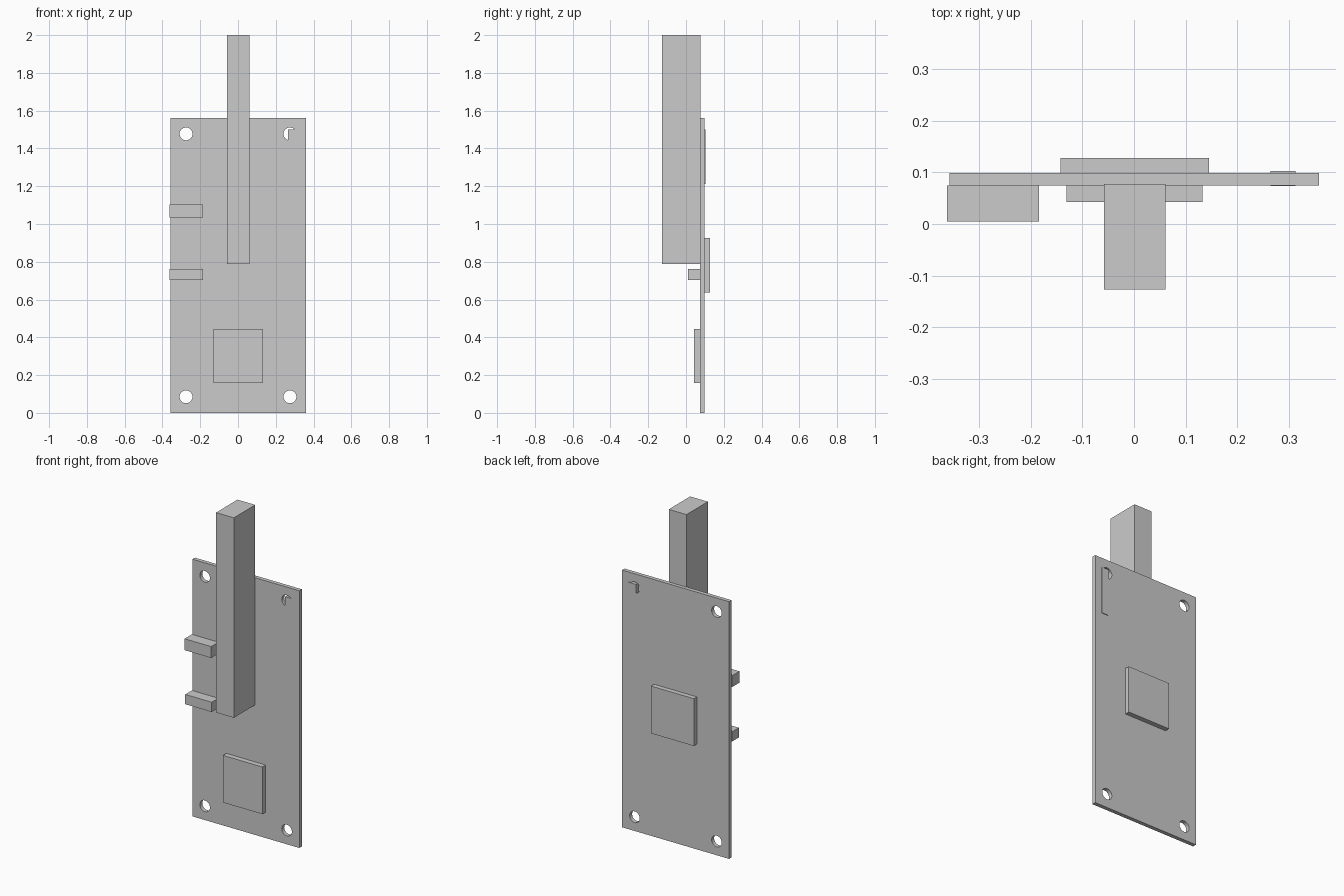
import bpy
import bmesh
from mathutils import Matrix

if "Cube" in bpy.data.objects:
    bpy.data.objects.remove(bpy.data.objects["Cube"])


def link_mesh(name, bm):
    mesh = bpy.data.meshes.new(name)
    bm.to_mesh(mesh)
    bm.free()
    obj = bpy.data.objects.new(name, mesh)
    bpy.context.collection.objects.link(obj)
    return obj


def box(name, x, y, z):
    """Box from (min, max) ranges on each axis."""
    bm = bmesh.new()
    bmesh.ops.create_cube(bm, size=1)
    for v in bm.verts:
        v.co = [(r[0] + r[1]) / 2 + c * (r[1] - r[0]) for c, r in zip(v.co, (x, y, z))]
    return link_mesh(name, bm)


FRONT, BACK = 0.075, 0.099  # board faces

# Circuit board with four mounting holes
board = box("circuit_board", (-0.358, 0.359), (FRONT, BACK), (0, 1.56))
bm = bmesh.new()
for x in (-0.275, 0.275):
    for z in (0.085, 1.477):
        place = Matrix.Translation((x, 0.087, z)) @ Matrix.Rotation(1.5707963, 4, 'X')
        bmesh.ops.create_cone(bm, cap_ends=True, segments=32, radius1=0.034,
                              radius2=0.034, depth=0.2, matrix=place)
cutter = link_mesh("hole_cutter", bm)
cutter.hide_render = True
cutter.hide_set(True)
mod = board.modifiers.new("mounting_holes", 'BOOLEAN')
mod.operation = 'DIFFERENCE'
mod.solver = 'EXACT'
mod.object = cutter
bpy.context.view_layer.objects.active = board
bpy.ops.object.modifier_apply(modifier=mod.name)
bpy.data.objects.remove(cutter)

# Plug standing past the top edge
box("plug", (-0.058, 0.061), (-0.127, 0.078), (0.787, 2.0))

# Chips on both sides
box("front_chip", (-0.131, 0.133), (0.043, FRONT), (0.157, 0.443))
box("back_chip", (-0.142, 0.145), (BACK, 0.128), (0.638, 0.925))

# Side buttons
box("upper_button", (-0.362, -0.184), (0.005, FRONT), (1.034, 1.103))
box("lower_button", (-0.362, -0.184), (0.011, FRONT), (0.704, 0.763))

# Thin indicator set through the board, overlapping one hole
box("indicator", (0.265, 0.313), (0.0735, 0.103), (1.212, 1.5))
